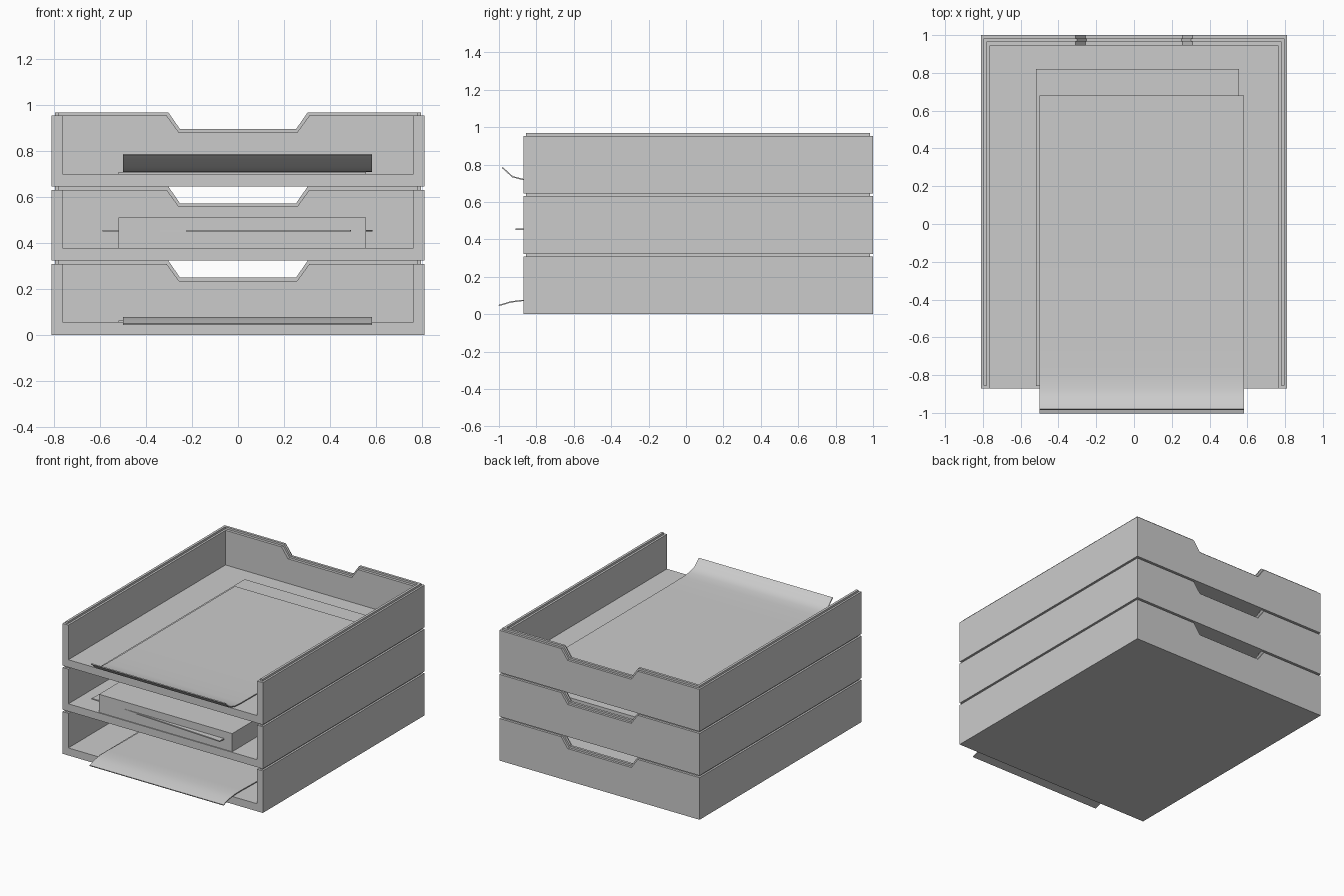
import bpy, bmesh, math
from mathutils import Matrix

if "Cube" in bpy.data.objects:
    bpy.data.objects.remove(bpy.data.objects["Cube"])

PITCH, BODY, FLOOR = 0.3225, 0.308, 0.055     # tray spacing, wall height, floor thickness
LEVELS = {"bottom": 0.0, "middle": PITCH, "top": 2 * PITCH}


def prism(name, outline, lo, hi, axis="Y"):
    """Extrude a closed outline, (x, z) along Y or (y, z) along X."""
    bm = bmesh.new()
    at = (lambda p, t: (p[0], t, p[1])) if axis == "Y" else (lambda p, t: (t, p[0], p[1]))
    face = bm.faces.new([bm.verts.new(at(p, lo)) for p in outline])
    ext = bmesh.ops.extrude_face_region(bm, geom=[face])
    verts = [g for g in ext["geom"] if isinstance(g, bmesh.types.BMVert)]
    bmesh.ops.translate(bm, verts=verts, vec=(0, hi - lo, 0) if axis == "Y" else (hi - lo, 0, 0))
    bmesh.ops.recalc_face_normals(bm, faces=bm.faces)
    me = bpy.data.meshes.new(name)
    bm.to_mesh(me)
    bm.free()
    ob = bpy.data.objects.new(name, me)
    bpy.context.collection.objects.link(ob)
    return ob


def box(name, x0, x1, y0, y1, z0, z1):
    return prism(name, [(x0, z0), (x1, z0), (x1, z1), (x0, z1)], y0, y1)


def cut(ob, cutters):
    """Subtract the cutters and remove them."""
    for c in cutters:
        m = ob.modifiers.new("cut", "BOOLEAN")
        m.operation, m.object, m.solver = "DIFFERENCE", c, "EXACT"
    dg = bpy.context.evaluated_depsgraph_get()
    me = bpy.data.meshes.new_from_object(ob.evaluated_get(dg))
    ob.modifiers.clear()
    ob.data = me
    for c in cutters:
        bpy.data.objects.remove(c)


def curled_sheet(name, path, x0, x1, thick=0.007):
    """Thin sheet following a (y, z) path from back to front."""
    upper = []
    for i, (y, z) in enumerate(path):
        a, b = path[max(i - 1, 0)], path[min(i + 1, len(path) - 1)]
        dy, dz = b[0] - a[0], b[1] - a[1]
        n = math.hypot(dy, dz)
        upper.append((y + dz / n * thick, z - dy / n * thick))
    ob = prism(name, path + upper[::-1], x0, x1, "X")
    bpy.ops.object.select_all(action="DESELECT")
    ob.select_set(True)
    bpy.context.view_layer.objects.active = ob
    bpy.ops.object.shade_smooth_by_angle(angle=math.radians(35))
    return ob


# Tray shell: hollow box, open at the front and top, with a hand notch in the back
tray = box("tray_bottom", -0.81, 0.81, -0.87, 1.0, 0, BODY)
cut(tray, [
    box("hollow_cutter", -0.763, 0.763, -1.1, 0.945, FLOOR, 0.6),
    prism("notch_cutter", [(-0.257, 0.235), (0.257, 0.235), (0.31, BODY),
                           (0.31, 0.5), (-0.31, 0.5), (-0.31, BODY)], 0.8, 1.2),
])

# Stacking ridge along the side walls and over the notched back wall
low = [(-0.796, BODY), (-0.31, BODY), (-0.257, 0.235), (0.257, 0.235), (0.31, BODY), (0.796, BODY)]
high = [(-0.796, PITCH), (-0.303, PITCH), (-0.252, 0.249), (0.252, 0.249), (0.303, PITCH), (0.796, PITCH)]
ridges = [prism("ridge_back_bottom", low + high[::-1], 0.965, 0.983)]
for side, s in (("left", -1), ("right", 1)):
    a, b = sorted((s * 0.778, s * 0.796))
    ridges.append(box(f"ridge_{side}_bottom", a, b, -0.855, 0.965, BODY, PITCH))

# Upper trays repeat the bottom one
for level in ("middle", "top"):
    for part in [tray] + ridges:
        copy = part.copy()
        copy.name = part.name.replace("bottom", level)
        copy.location.z = LEVELS[level]
        bpy.context.collection.objects.link(copy)

# Flat sheets in the bottom and top trays
for level in ("bottom", "top"):
    z = LEVELS[level] + FLOOR
    box(f"flat_sheet_{level}", -0.52, 0.557, -0.857, 0.82, z, z + 0.008)

# Drooping sheet in the bottom tray
curled_sheet("drooping_sheet", [(0.68, 0.064), (0.0, 0.064), (-0.6, 0.066), (-0.8, 0.071),
                                (-0.87, 0.070), (-0.935, 0.062), (-1.0, 0.043)], -0.5, 0.583)

# Upward curled sheet in the top tray
curled_sheet("curled_sheet", [(0.68, 0.709), (0.0, 0.709), (-0.6, 0.709), (-0.8, 0.711),
                              (-0.87, 0.716), (-0.93, 0.732), (-0.985, 0.782)], -0.5, 0.583)

# Paper stack in the middle tray, with one skewed sheet sticking out
z = LEVELS["middle"] + FLOOR
box("paper_stack", -0.52, 0.557, -0.863, 0.82, z, 0.51)
skewed = box("skewed_sheet", -0.54, 0.54, -0.835, 0.835, -0.004, 0.004)
skewed.data.transform(Matrix.Translation((-0.002, -0.046, 0.453))
                      @ Matrix.Rotation(math.radians(-3.3), 4, "Z"))
